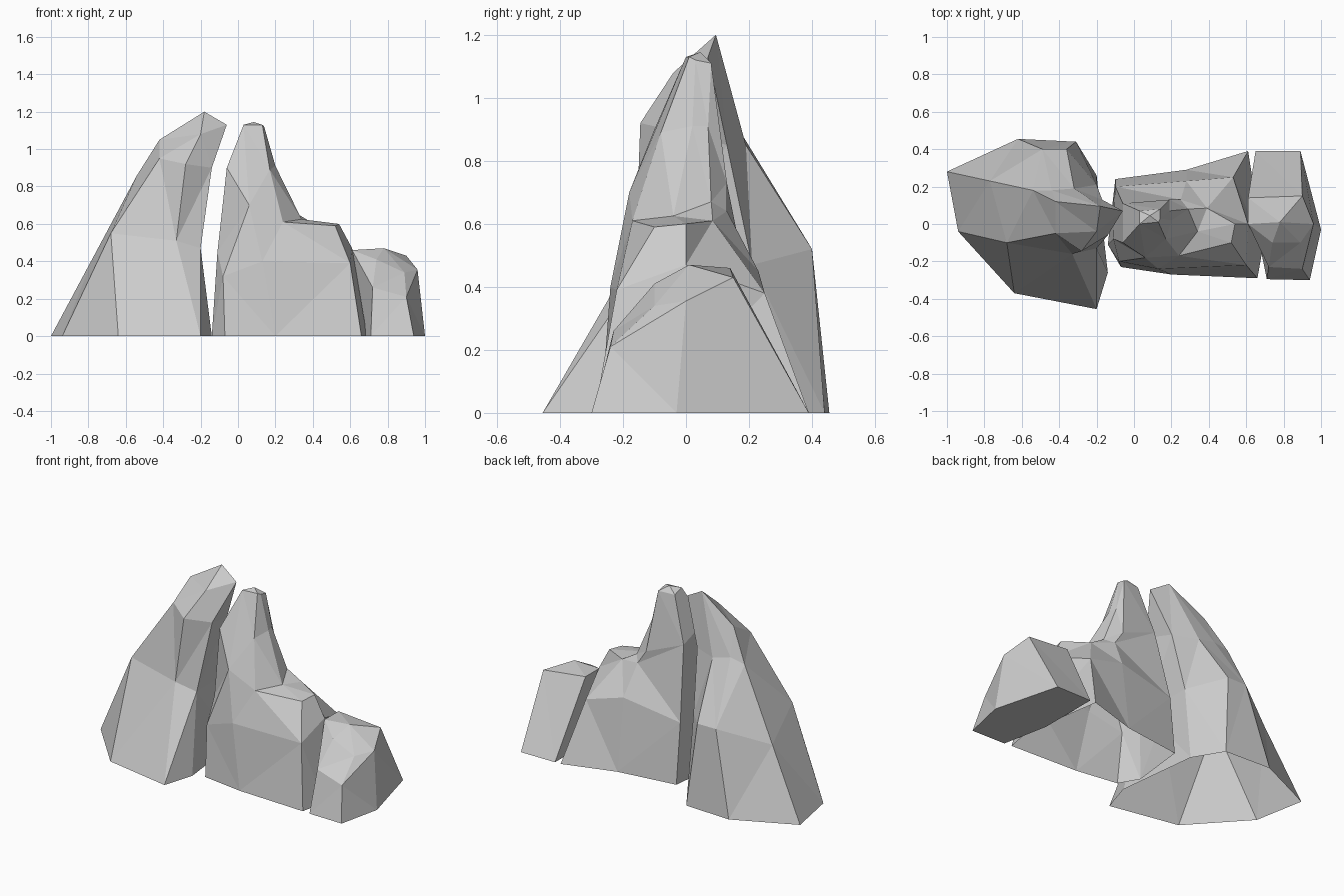
import bpy, bmesh


def rock(name, rings, peak, flat_base=False):
    """Loft faceted cross-sections upward and close the top with a fan."""
    bm = bmesh.new()
    known = {}

    def vert(p):
        if p not in known:
            known[p] = bm.verts.new(p)
        return known[p]

    def face(points):
        corners = list(dict.fromkeys(vert(p) for p in points))
        if len(corners) > 2 and not bm.faces.get(corners):
            bm.faces.new(corners)

    for low, high in zip(rings, rings[1:]):
        for i in range(len(low)):
            j = (i + 1) % len(low)
            face((low[i], low[j], high[j], high[i]))
    top = rings[-1]
    for i in range(len(top)):
        face((top[i], top[(i + 1) % len(top)], peak))
    if flat_base:
        face(rings[0])
    bmesh.ops.triangulate(bm, faces=bm.faces[:])
    bmesh.ops.recalc_face_normals(bm, faces=bm.faces[:])
    mesh = bpy.data.meshes.new(name)
    bm.to_mesh(mesh)
    bm.free()
    obj = bpy.data.objects.new(name, mesh)
    bpy.context.collection.objects.link(obj)
    return obj


def ground(*points):
    return [(x, y, 0.0) for x, y in points]


# Tall leaning rock on the left
shoulder, knee = (-.68, -.10, .55), (-.42, -.05, .95)
ridge, tip, summit = (-.42, .12, 1.05), (-.06, .07, 1.13), (-.18, .095, 1.20)
rock("left_rock", [
    ground((-1, .28), (-.94, -.04), (-.64, -.37), (-.20, -.455),
           (-.14, -.26), (-.20, .26), (-.31, .44), (-.62, .455)),
    [(-.77, .23, .43), shoulder, shoulder, (-.33, -.16, .51),
     (-.20, -.13, .47), (-.20, .21, .47), (-.36, .40, .52), (-.49, .40, .52)],
    [(-.54, .18, .86), knee, knee, (-.28, -.145, .92),
     (-.14, -.06, .90), (-.17, .13, .85), (-.32, .19, .85), (-.44, .18, .88)],
    [ridge, ridge, ridge, (-.20, -.04, 1.08), tip, tip, summit, summit],
], peak=summit)

# Middle rock: broad body, a flat shelf on the right and a narrow spire
corner, foot, dip = (.24, -.17, .61), (.34, -.04, .625), (.29, .08, .67)
crest, brow = (.03, 0, 1.13), (.14, .03, 1.12)
rock("middle_rock", [
    ground((-.14, -.11), (-.07, -.23), (.20, -.27), (.66, -.29),
           (.69, -.12), (.61, .39), (.28, .29), (-.10, .24)),
    [(-.11, -.08, .45), (-.08, -.20, .32), (.13, -.24, .40), (.60, -.22, .39),
     (.61, 0, .47), (.53, .25, .38), (.28, .23, .45), (-.10, .20, .38)],
    [(-.06, -.10, .90), (.06, -.18, .70), corner, (.52, -.10, .59),
     (.54, 0, .60), (.39, .085, .61), (.25, .13, .64), (-.06, .11, .83)],
    [(-.06, -.10, .90), (.06, -.18, .70), corner, foot,
     foot, dip, (.19, .13, .73), (-.06, .11, .83)],
    [crest, crest, (.17, -.08, .89), (.20, .02, .91),
     (.20, .02, .91), (.19, .07, .91), (.14, .08, 1.11), (.03, .07, 1.11)],
    [crest, crest, (.13, .01, 1.13), brow,
     brow, brow, (.14, .08, 1.11), (.03, .07, 1.11)],
], peak=(.085, .045, 1.145))

# Low boulder on the right
rock("right_rock", [
    ground((.65, .39), (.65, .0), (.71, -.295), (.94, -.30), (1, -.03), (.89, .39)),
    [(.61, .14, .46), (.61, 0, .46), (.72, -.23, .26),
     (.90, -.24, .21), (.96, 0, .355), (.90, .15, .43)],
    [(.61, .14, .46), (.61, 0, .46), (.74, -.10, .41),
     (.89, -.10, .34), (.96, 0, .355), (.90, .15, .43)],
], peak=(.78, .01, .47), flat_base=True)
